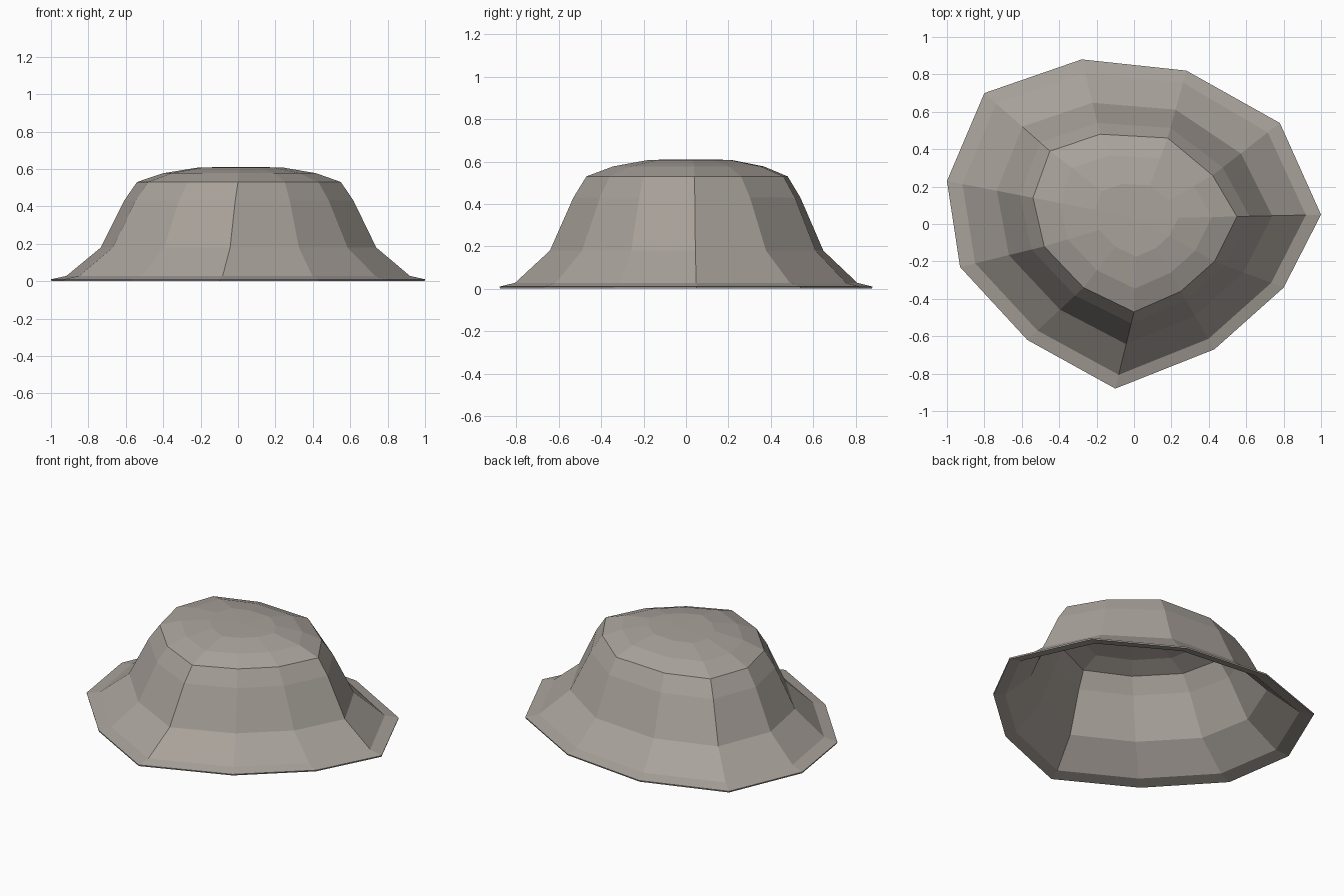
import bpy
import bmesh
from mathutils import Vector

cube = bpy.data.objects.get("Cube")
if cube:
    bpy.data.objects.remove(cube, do_unlink=True)

# One warm grey stone colour
stone = bpy.data.materials.new("warm grey stone")
stone.use_nodes = True
colour = (0.40, 0.365, 0.33, 1)
stone.diffuse_color = colour
shader = stone.node_tree.nodes["Principled BSDF"]
shader.inputs["Base Color"].default_value = colour
shader.inputs["Roughness"].default_value = 0.9

# Irregular plan outlines of the brim and of the shoulder
brim = [(1, .05), (.78, .54), (.28, .82), (-.28, .88), (-.8, .7), (-1, .23),
        (-.93, -.23), (-.57, -.62), (-.1, -.88), (.43, -.67), (.8, -.34)]
shoulder = [(.55, .04), (.42, .26), (.18, .46), (-.18, .48), (-.45, .39), (-.54, .14),
            (-.48, -.12), (-.27, -.34), (0, -.47), (.25, -.36), (.43, -.2)]
crown = Vector((.02, .03))

# Blend amount and height of each ring, brim to shoulder and shoulder to crown
slope_rings = [(0, .01), (.18, .028), (.58, .18), (.85, .43), (1, .53)]
crown_rings = [(.25, .577), (.59, .608)]


def add_ring(bm, start, end, blend, height):
    """Add one ring of vertices between two outlines."""
    ring = []
    for a, b in zip(start, end):
        point = Vector(a).lerp(Vector(b), blend)
        ring.append(bm.verts.new((point.x, point.y, height)))
    return ring


def bridge(bm, lower, upper):
    """Join two neighbouring rings with quads."""
    count = len(lower)
    for i in range(count):
        j = (i + 1) % count
        bm.faces.new((lower[i], lower[j], upper[j], upper[i]))


# Open, hollow mound built from stacked rings
bm = bmesh.new()
rings = [add_ring(bm, brim, shoulder, blend, height) for blend, height in slope_rings]
centre = [crown] * len(shoulder)
rings += [add_ring(bm, shoulder, centre, blend, height) for blend, height in crown_rings]
for lower, upper in zip(rings, rings[1:]):
    bridge(bm, lower, upper)

# Crown fan closing the top
peak = bm.verts.new((crown.x, crown.y, .611))
top = rings[-1]
for i, vert in enumerate(top):
    bm.faces.new((vert, top[(i + 1) % len(top)], peak))

mesh = bpy.data.meshes.new("mound_shell")
bm.to_mesh(mesh)
bm.free()
mesh.materials.append(stone)
mound = bpy.data.objects.new("mound_shell", mesh)
bpy.context.collection.objects.link(mound)

# Thin wall, thickened towards the inside
wall = mound.modifiers.new("thin wall", "SOLIDIFY")
wall.thickness = .009
wall.offset = -1
